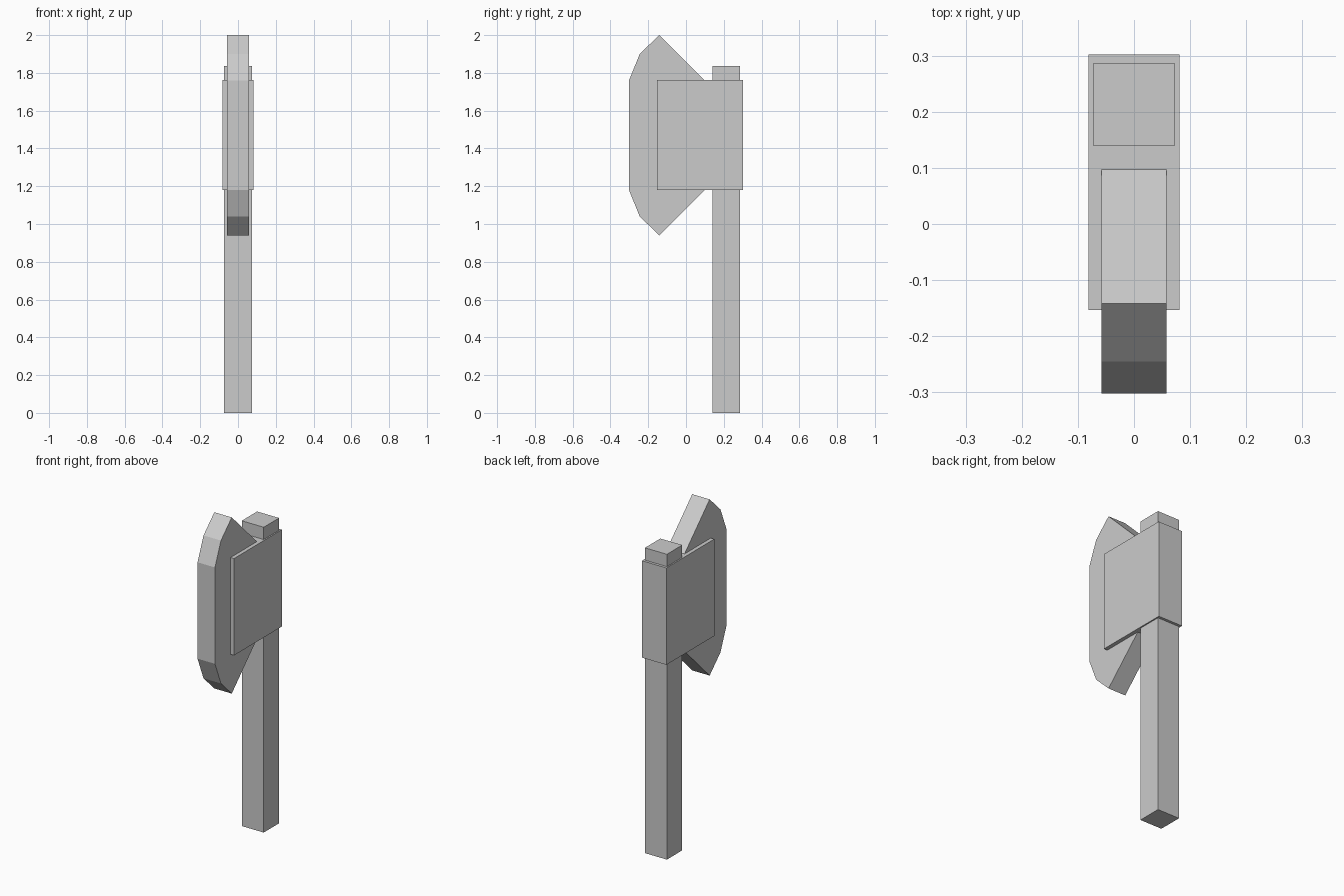
import bpy

if "Cube" in bpy.data.objects:
    bpy.data.objects.remove(bpy.data.objects["Cube"])

# One plain grey for every part
grey = bpy.data.materials.new("plain grey")
grey.diffuse_color = (0.6, 0.6, 0.6, 1)
grey.use_nodes = True
grey.node_tree.nodes["Principled BSDF"].inputs["Base Color"].default_value = grey.diffuse_color


def extrude_profile(name, outline, half_width):
    """Solid from a (y, z) outline, extruded evenly to both sides along x."""
    n = len(outline)
    verts = [(x, y, z) for x in (-half_width, half_width) for y, z in outline]
    faces = [list(range(n)), list(range(2 * n - 1, n - 1, -1))]
    faces += [(i, i + n, (i + 1) % n + n, (i + 1) % n) for i in range(n)]
    mesh = bpy.data.meshes.new(name)
    mesh.from_pydata(verts, [], faces)
    mesh.materials.append(grey)
    obj = bpy.data.objects.new(name, mesh)
    bpy.context.collection.objects.link(obj)
    return obj


def box(name, y0, y1, z0, z1, half_width):
    # Outline order matches the blade so all faces point outward
    return extrude_profile(name, [(y0, z1), (y0, z0), (y1, z0), (y1, z1)], half_width)


# Square shaft, poking out above the head
box("handle", 0.14, 0.286, 0, 1.837, 0.073)

# Block clamping the blade to the shaft
box("head_block", -0.153, 0.302, 1.18, 1.763, 0.081)

# Blade: lower half of the bevelled edge mirrored about its mid height
mid = 1.47
lower = [(-0.302, 1.18), (-0.245, 1.04), (-0.142, 0.94), (0.1, 1.18)]
upper = [(y, 2 * mid - z) for y, z in reversed(lower)]
extrude_profile("axe_blade", lower + upper, 0.058)
